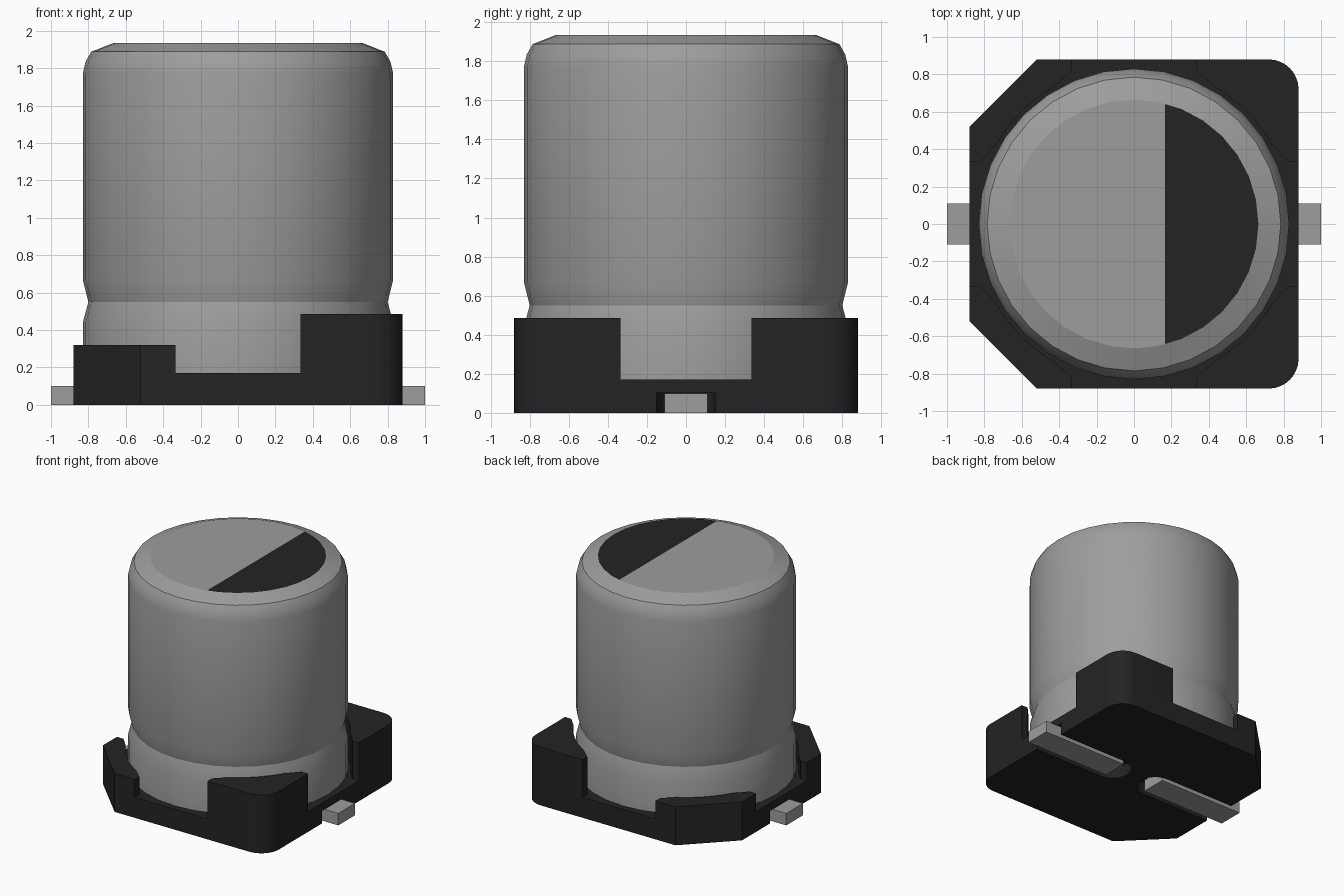
import bpy, bmesh, math
from math import sin, cos, radians

if "Cube" in bpy.data.objects:
    bpy.data.objects.remove(bpy.data.objects["Cube"])


def material(name, v):
    m = bpy.data.materials.new(name)
    m.diffuse_color = (v, v, v, 1)
    m.use_nodes = True
    m.node_tree.nodes["Principled BSDF"].inputs["Base Color"].default_value = m.diffuse_color
    return m


METAL = material("grey metal", 0.34)
BLACK = material("black plastic", 0.017)


def finish(bm, name, mats, angle):
    bmesh.ops.recalc_face_normals(bm, faces=bm.faces)
    me = bpy.data.meshes.new(name)
    bm.to_mesh(me)
    bm.free()
    for m in mats:
        me.materials.append(m)
    ob = bpy.data.objects.new(name, me)
    bpy.context.collection.objects.link(ob)
    bpy.ops.object.select_all(action='DESELECT')
    ob.select_set(True)
    bpy.context.view_layer.objects.active = ob
    bpy.ops.object.shade_smooth_by_angle(angle=radians(angle))
    return ob


def prism(bm, pts, z0, z1):
    face = bm.faces.new([bm.verts.new((x, y, z0)) for x, y in pts])
    geo = bmesh.ops.extrude_face_region(bm, geom=[face], use_keep_orig=True)["geom"]
    bmesh.ops.translate(bm, vec=(0, 0, z1 - z0),
                        verts=[v for v in geo if isinstance(v, bmesh.types.BMVert)])


def arc(cx, cy, r, a0, a1, n):
    return [(cx + r * cos(radians(a0 + (a1 - a0) * i / n)),
             cy + r * sin(radians(a0 + (a1 - a0) * i / n))) for i in range(n + 1)]


def mirror_y(pts):
    return [(x, -y) for x, y in reversed(pts)]


H, CH, P = 0.88, 0.52, 0.335          # half width, chamfer start, post edge
SLOT, SLOT_END = 0.15, 0.22
round_corner = arc(H - 0.16, H - 0.16, 0.16, 0, 90, 8)      # counter-clockwise
cham_corner = [(-CH, H), (-H, CH)]

# Base: slotted lower layer, full upper layer, four corner posts
bm = bmesh.new()
upper = round_corner + cham_corner
prism(bm, upper + mirror_y(upper), 0.105, 0.17)
slot_r = arc(SLOT_END, 0, SLOT, 270, 90, 12) + [(H, SLOT)]
slot_l = [(-H, SLOT)] + arc(-SLOT_END, 0, SLOT, 90, -90, 12) + [(-H, -SLOT)]
prism(bm, slot_r + upper + slot_l + mirror_y(upper) + [(H, -SLOT)], 0, 0.105)
inner = [(P, 0.82)] + arc(0, 0, 0.85, 60, 30, 8) + [(0.82, P)]
right_post = [(H, P)] + round_corner + [(P, H)] + inner
left_post = [(-P, H)] + cham_corner + [(-H, P)] + [(-x, y) for x, y in reversed(inner)]
for post, top in ((right_post, 0.485), (left_post, 0.32)):
    prism(bm, post, 0.17, top)
    prism(bm, mirror_y(post), 0.17, top)
finish(bm, "base", [BLACK], 25)

# Can: turned profile with a groove and a bevelled top
profile = [(0.83, 0.16), (0.83, 0.44), (0.80, 0.55), (0.83, 0.67), (0.83, 1.77),
           (0.815, 1.835), (0.785, 1.888), (0.665, 1.935)]
N = 32
bm = bmesh.new()
rings = [[bm.verts.new((r * cos(2 * math.pi * i / N), r * sin(2 * math.pi * i / N), z))
          for i in range(N)] for r, z in profile]
for a, b in zip(rings, rings[1:]):
    for i in range(N):
        j = (i + 1) % N
        bm.faces.new((a[i], a[j], b[j], b[i]))
bm.faces.new(rings[0][::-1])
cap = bm.faces.new(rings[-1])
# polarity mark: top face split at x = 0.165
bmesh.ops.bisect_plane(bm, geom=[cap] + list(cap.edges) + list(cap.verts),
                       plane_co=(0.165, 0, 0), plane_no=(1, 0, 0))
for f in bm.faces:
    c = f.calc_center_median()
    if c.z > 1.93 and c.x > 0.165:
        f.material_index = 1
finish(bm, "can", [METAL, BLACK], 18)

# Pins
for s, name in ((1, "right_pin"), (-1, "left_pin")):
    bm = bmesh.new()
    prism(bm, [(s * 0.2, -0.11), (s, -0.11), (s, 0.11), (s * 0.2, 0.11)], 0, 0.1)
    finish(bm, name, [METAL], 25)
